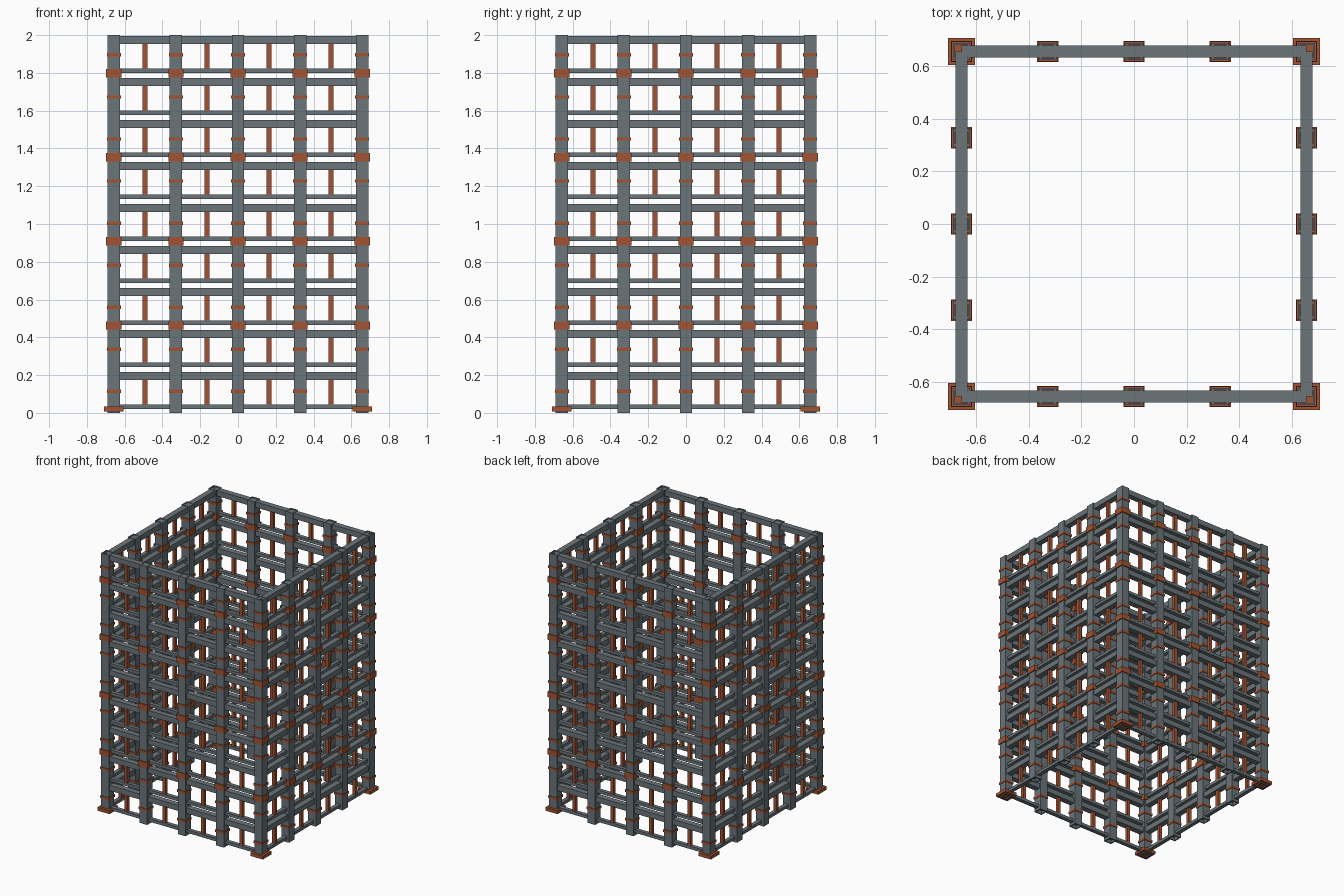
import bpy, bmesh
from mathutils import Matrix, Vector

if "Cube" in bpy.data.objects:
    bpy.data.objects.remove(bpy.data.objects["Cube"])


def material(name, rgb):
    m = bpy.data.materials.new(name)
    m.diffuse_color = (*rgb, 1)
    m.use_nodes = True
    m.node_tree.nodes["Principled BSDF"].inputs["Base Color"].default_value = m.diffuse_color
    return m


STEEL = material("steel grey", (0.145, 0.178, 0.195))
RUST = material("rust orange", (0.36, 0.088, 0.032))

R = 0.657        # wall centre line
BAY = 0.3285     # column spacing
STOREY = 0.2225  # level spacing
COL = 0.066      # column width
WALL = 0.009     # column tube wall


def build(name, mat, boxes):
    """One object from a list of (centre, size) boxes."""
    bm = bmesh.new()
    for c, s in boxes:
        bmesh.ops.create_cube(bm, size=1, matrix=Matrix.Translation(Vector(c)) @ Matrix.Diagonal((*s, 1)))
    me = bpy.data.meshes.new(name)
    bm.to_mesh(me)
    bm.free()
    me.materials.append(mat)
    ob = bpy.data.objects.new(name, me)
    bpy.context.collection.objects.link(ob)
    return ob


def four_walls(boxes):
    """Repeat boxes of the front wall on all four sides."""
    out = []
    for (x, y, z), (sx, sy, sz) in boxes:
        out += [((x, y, z), (sx, sy, sz)), ((x, -y, z), (sx, sy, sz)),
                ((y, x, z), (sy, sx, sz)), ((-y, x, z), (sy, sx, sz))]
    return out


corners = [(sx * R, sy * R) for sx in (-1, 1) for sy in (-1, 1)]
mids = []
for i in (-1, 0, 1):
    mids += [(i * BAY, -R), (i * BAY, R), (-R, i * BAY), (R, i * BAY)]
columns = corners + mids

# Hollow square columns
tubes = []
off = (COL - WALL) / 2
for x, y in columns:
    for s in (-1, 1):
        tubes.append(((x, y + s * off, 1.0), (COL, WALL, 2.0)))
        tubes.append(((x + s * off, y, 1.0), (WALL, COL - 2 * WALL, 2.0)))
build("columns", STEEL, tubes)

# Thin collars and thick clamps around every column
build("thin_collars", RUST, [((x, y, 0.115 + i * STOREY), (0.075, 0.075, 0.018))
                             for x, y in columns for i in range(9)])
build("thick_clamps", RUST, [((x, y, 0.463 + i * 2 * STOREY), (0.081, 0.081, 0.044))
                             for x, y in columns for i in range(4)])

# Corner base plates
build("base_plates", RUST, [((x, y, 0.021), (0.104, 0.104, 0.026)) for x, y in corners])

# Horizontal beams and the thin rails above each lower beam
beams, rails, bars = [], [], []
for i in range(9):
    z_beam, z_rail = 0.195 + i * STOREY, 0.032 + i * STOREY
    beams.append(((0, -R, z_beam), (2 * R, 0.045, 0.042)))
    rails.append(((0, -R, z_rail), (2 * R, 0.03, 0.023)))
    # Upright bars between a rail and the beam over it
    low, high = z_rail + 0.0115, z_beam - 0.021
    for k in (-1.5, -0.5, 0.5, 1.5):
        bars.append(((k * BAY, -R, (low + high) / 2), (0.025, 0.025, high - low)))
build("beams", STEEL, four_walls(beams))
build("rails", STEEL, four_walls(rails))
build("upright_bars", RUST, four_walls(bars))
